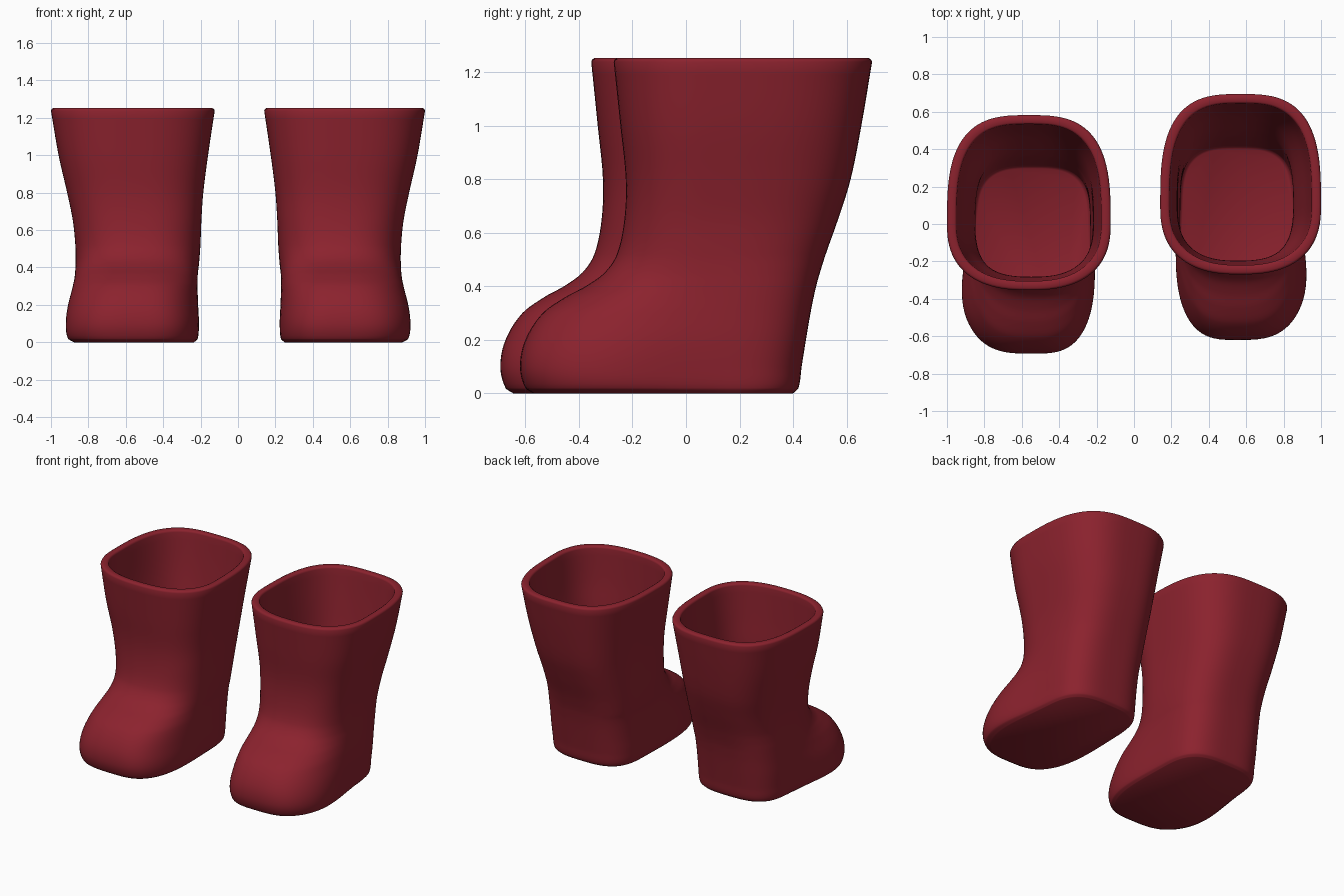
import bpy
import bmesh
import math

default_cube = bpy.data.objects.get("Cube")
if default_cube:
    bpy.data.objects.remove(default_cube, do_unlink=True)

SEGMENTS = 96      # points around each cross-section
STEPS = 5          # smoothing steps between profile rows
SPLIT_Y = 0.1      # line between the heel half and the toe half
FLOOR_Z = 0.07     # height of the insole

# Boot profile rows: height, inner x, outer x, front y, back y,
# front squareness, back squareness, sideways flare of the toes
PROFILE = [
    (0.0, 0.255, 0.845, -0.57, 0.40, 3.2, 3.1, 0.06),
    (0.02, 0.24, 0.86, -0.60, 0.42, 3.2, 3.1, 0.08),
    (0.1, 0.235, 0.866, -0.62, 0.432, 3.2, 3.1, 0.085),
    (0.2, 0.235, 0.87, -0.6, 0.448, 3, 3.1, 0.07),
    (0.3, 0.233, 0.87, -0.535, 0.465, 2.8, 3.1, 0.04),
    (0.36, 0.23, 0.87, -0.45, 0.477, 2.6, 3.1, 0.02),
    (0.4, 0.225, 0.87, -0.375, 0.486, 2.5, 3.1, 0.01),
    (0.45, 0.22, 0.87, -0.305, 0.5, 2.5, 3.05, 0),
    (0.52, 0.215, 0.872, -0.258, 0.522, 2.5, 3, 0),
    (0.65, 0.21, 0.885, -0.23, 0.568, 2.6, 3, 0),
    (0.8, 0.2, 0.915, -0.225, 0.615, 2.6, 3, 0),
    (1.0, 0.175, 0.96, -0.245, 0.655, 2.6, 3, 0),
    (1.238, 0.14, 1.0, -0.27, 0.695, 2.5, 3, 0),
]


def make_material(name, colour):
    material = bpy.data.materials.new(name)
    material.use_nodes = True
    material.diffuse_color = colour
    shader = material.node_tree.nodes["Principled BSDF"]
    shader.inputs["Base Color"].default_value = colour
    shader.inputs["Roughness"].default_value = 0.6
    return material


def slopes(rows, i):
    """Rate of change of every profile value with height, at one row."""
    below, above = rows[max(0, i - 1)], rows[min(len(rows) - 1, i + 1)]
    return [(b - a) / (above[0] - below[0]) for a, b in zip(below, above)]


def smooth_rows(rows):
    """Blend the profile rows into a smooth stack of cross-sections."""
    result = []
    for i in range(len(rows) - 1):
        gap = rows[i + 1][0] - rows[i][0]
        columns = list(zip(rows[i], rows[i + 1],
                           slopes(rows, i), slopes(rows, i + 1)))
        for step in range(STEPS):
            t = step / STEPS
            blend = t * t * (3 - 2 * t)
            result.append([a + (b - a) * blend
                           + gap * t * (1 - t) * (m * (1 - t) - n * t)
                           for a, b, m, n in columns])
    result.append(list(rows[-1]))
    return result


def add_ring(bm, row, inset, place, height=None):
    """One rounded-square cross-section, shrunk by the wall thickness."""
    z, inner, outer, front, back, front_power, back_power, flare = row
    centre = (inner + outer) / 2
    half_width = (outer - inner) / 2 - inset
    ring = []
    for k in range(SEGMENTS):
        angle = math.tau * k / SEGMENTS
        c, s = math.cos(angle), math.sin(angle)
        power = back_power if s >= 0 else front_power
        length = (back - SPLIT_Y if s >= 0 else SPLIT_Y - front) - inset
        side = math.copysign(abs(c) ** (2 / power), c)
        y = SPLIT_Y + length * math.copysign(abs(s) ** (2 / power), s)
        # The toes spread, mostly on the outer side of the foot
        toe = min(1, max(0, (0.25 - y) / 0.7))
        spread = flare * toe * toe * (3 - 2 * toe) * (1 if c > 0 else 0.3)
        x = centre + (half_width + spread) * side
        ring.append(bm.verts.new(place(x, y, z if height is None else height)))
    return ring


def build_boot(name, place, material):
    bm = bmesh.new()
    rows = smooth_rows(PROFILE)
    top = rows[-1]

    # Outer shell, from sole to rim
    rings = [add_ring(bm, row, 0, place) for row in rows]

    # Rounded rim
    for inset, height in ((0.004, 1.247), (0.012, 1.252),
                          (0.04, 1.252), (0.048, 1.247)):
        rings.append(add_ring(bm, top, inset, place, height))

    # Lining, thinner towards the foot, from rim down to the insole
    inside = [row for row in rows if row[0] > FLOOR_Z]
    for row in reversed(inside):
        wall = 0.014 + 0.036 * (row[0] / top[0]) ** 2
        rings.append(add_ring(bm, row, wall, place))
    rings.append(add_ring(bm, inside[0], 0.03, place, FLOOR_Z))

    # Skin the rings, then close the sole and insole
    for lower, upper in zip(rings, rings[1:]):
        for k in range(SEGMENTS):
            n = (k + 1) % SEGMENTS
            bm.faces.new((lower[k], lower[n], upper[n], upper[k]))
    bm.faces.new(rings[0][::-1])
    bm.faces.new(rings[-1])
    bmesh.ops.recalc_face_normals(bm, faces=bm.faces)

    mesh = bpy.data.meshes.new(name)
    bm.to_mesh(mesh)
    bm.free()
    mesh.materials.append(material)
    boot = bpy.data.objects.new(name, mesh)
    bpy.context.collection.objects.link(boot)
    bpy.ops.object.select_all(action="DESELECT")
    boot.select_set(True)
    bpy.context.view_layer.objects.active = boot
    bpy.ops.object.shade_smooth_by_angle(angle=math.radians(50))


red_rubber = make_material("deep red rubber", (0.26, 0.016, 0.027, 1))

# The right boot is mirrored, slightly wider, shorter and further forward
build_boot("left_boot", lambda x, y, z: (x, y, z), red_rubber)
build_boot("right_boot",
           lambda x, y, z: (0.018 - 1.018 * x, 0.97 * y - 0.092, z),
           red_rubber)
